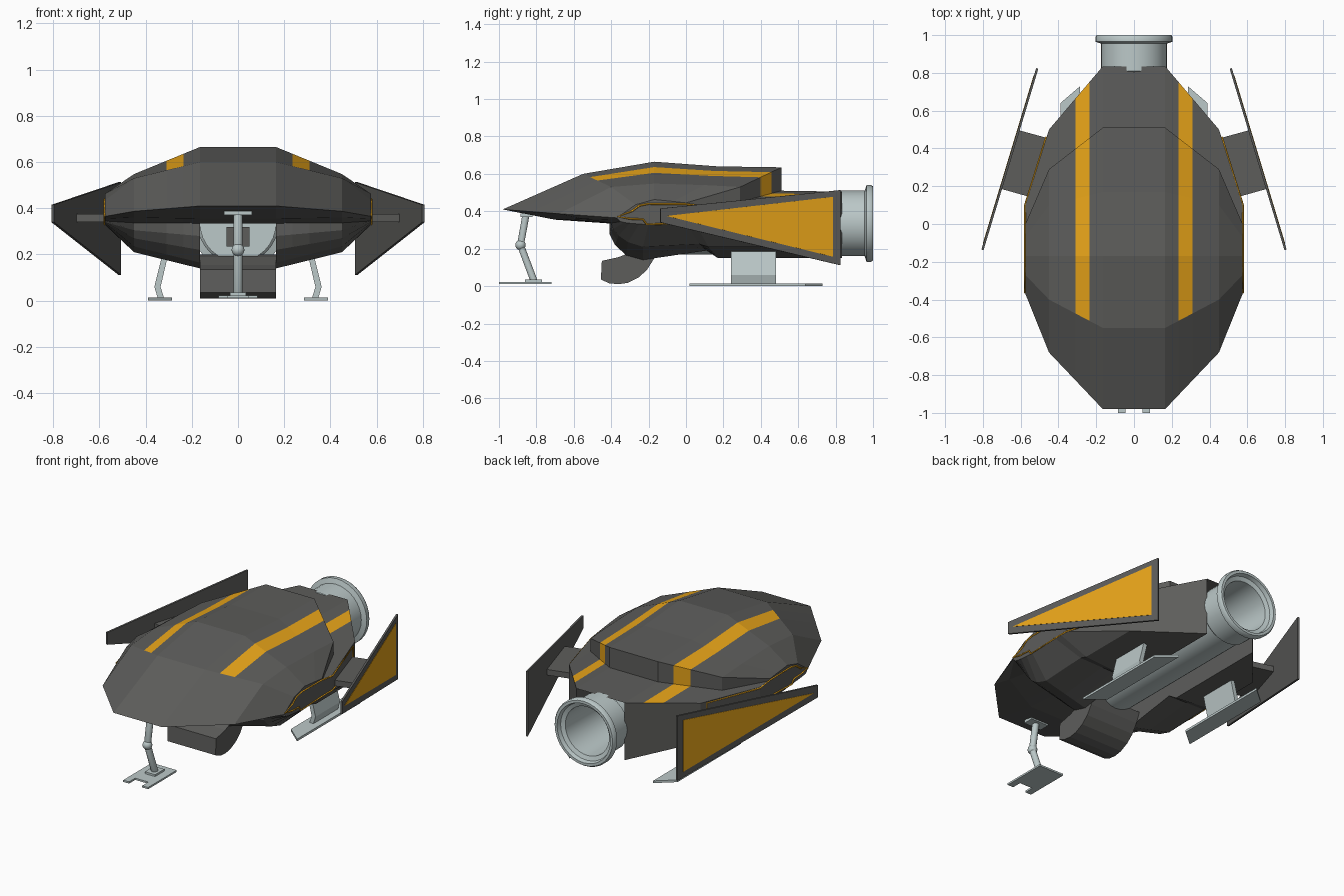
import bpy, bmesh, math
from mathutils import Vector

if "Cube" in bpy.data.objects:
    bpy.data.objects.remove(bpy.data.objects["Cube"])

def material(name, rgb):
    m = bpy.data.materials.new(name)
    m.diffuse_color = (*rgb, 1)
    m.use_nodes = True
    m.node_tree.nodes["Principled BSDF"].inputs["Base Color"].default_value = m.diffuse_color
    return m

DARK = material("dark_grey", (0.11, 0.11, 0.105))
GOLD = material("amber", (0.82, 0.38, 0.01))
PALE = material("pale_metal", (0.50, 0.58, 0.58))

def finish(name, bm, mats, smooth=False):
    bmesh.ops.remove_doubles(bm, verts=bm.verts, dist=1e-5)
    bmesh.ops.recalc_face_normals(bm, faces=bm.faces)
    me = bpy.data.meshes.new(name)
    bm.to_mesh(me)
    bm.free()
    ob = bpy.data.objects.new(name, me)
    bpy.context.collection.objects.link(ob)
    for m in mats:
        me.materials.append(m)
    if smooth:
        bpy.ops.object.select_all(action='DESELECT')
        ob.select_set(True)
        bpy.context.view_layer.objects.active = ob
        bpy.ops.object.shade_smooth_by_angle(angle=math.radians(35))
    return ob

def prism(name, pts, offset, mat):
    """Polygon swept along an offset vector."""
    bm = bmesh.new()
    a = [bm.verts.new(p) for p in pts]
    b = [bm.verts.new(Vector(p) + Vector(offset)) for p in pts]
    bm.faces.new(a)
    bm.faces.new(b[::-1])
    for i in range(len(a)):
        j = (i + 1) % len(a)
        bm.faces.new((a[i], b[i], b[j], a[j]))
    return finish(name, bm, [mat])

def box(name, lo, hi, mat):
    pts = [(lo[0], lo[1], lo[2]), (hi[0], lo[1], lo[2]), (hi[0], hi[1], lo[2]), (lo[0], hi[1], lo[2])]
    return prism(name, pts, (0, 0, hi[2] - lo[2]), mat)

def lathe_y(name, profile, zc, mat, n=32):
    """Closed (radius, y) profile turned around the y direction."""
    bm = bmesh.new()
    rings = [[bm.verts.new((r * math.cos(2 * math.pi * k / n), y, zc + r * math.sin(2 * math.pi * k / n)))
              for k in range(n)] for r, y in profile]
    for p, q in zip(rings, rings[1:]):
        for k in range(n):
            bm.faces.new((p[k], p[(k + 1) % n], q[(k + 1) % n], q[k]))
    bm.faces.new(rings[0])
    bm.faces.new(rings[-1])
    return finish(name, bm, [mat], True)

def rod(name, pts, r, mat, cyclic=False, res=3):
    """Round bar along a path."""
    cu = bpy.data.curves.new(name, 'CURVE')
    cu.dimensions = '3D'
    cu.bevel_depth = r
    cu.bevel_resolution = res
    cu.use_fill_caps = True
    s = cu.splines.new('POLY')
    s.points.add(len(pts) - 1)
    for sp, p in zip(s.points, pts):
        sp.co = (*p, 1)
    s.use_cyclic_u = cyclic
    cu.materials.append(mat)
    ob = bpy.data.objects.new(name, cu)
    bpy.context.collection.objects.link(ob)
    return ob

# Hull: (y, z) sections at three x positions: roof, rear step, deck, belly, rounded front, nose
inner = [(-.98, .41), (-.55, .60), (-.17, .665), (.17, .64), (.51, .635), (.51, .51), (.835, .505),
         (.835, .15), (.17, .15), (.11, .19), (-.23, .14), (-.32, .165), (-.38, .22), (-.41, .28),
         (-.41, .335), (-.7, .355)]
middle = [(-.68, .387), (-.40, .53), (-.17, .548), (.10, .54), (.29, .53), (.29, .45), (.50, .45),
          (.50, .21), (.12, .21), (.07, .225), (-.23, .21), (-.31, .235), (-.36, .27), (-.39, .305),
          (-.40, .337), (-.55, .36)]
outer = [(-.37, .365), (-.27, .435), (-.17, .463), (-.07, .453), (0, .445), (0, .432), (.10, .43),
         (.10, .335), (.05, .335), (0, .335), (-.2, .328), (-.25, .332), (-.30, .336), (-.33, .34),
         (-.35, .345), (-.36, .355)]

def blend(x):
    t = (x - .165) / (.45 - .165)
    return [(a[0] + (b[0] - a[0]) * t, a[1] + (b[1] - a[1]) * t) for a, b in zip(inner, middle)]

cols = [(.165, inner), (.235, blend(.235)), (.31, blend(.31)), (.45, middle), (.575, outer)]
bm = bmesh.new()
n = len(inner)
ends = []
for s in (1, -1):
    rows = [[bm.verts.new((s * x, y, z)) for y, z in col] for x, col in cols]
    for c in range(len(rows) - 1):
        for i in range(n):
            j = (i + 1) % n
            f = bm.faces.new((rows[c][i], rows[c][j], rows[c + 1][j], rows[c + 1][i]))
            f.material_index = 1 if c == 1 and 1 <= i <= 5 else 0   # amber stripes
    bm.faces.new(rows[-1])
    bm.faces.new(rows[0][6:15])      # channel wall
    ends.append(rows[0])
a, b = ends
for i in (0, 1, 2, 3, 4, 5, 14, 15):
    j = (i + 1) % n
    bm.faces.new((a[i], a[j], b[j], b[i]))
bm.faces.new((a[6], a[14], b[14], b[6]))
finish("hull", bm, [DARK, GOLD])

# Engine tube with flared nozzle
lathe_y("engine_tube", [(.165, -.24), (.165, .8), (.175, .81), (.175, .955), (.205, .965), (.205, .99), (.198, 1.0),
                        (.182, 1.0), (.175, .975), (.15, .965), (.14, .62)], .335, PALE)
box("intake_block", (-.05, -.27, .235), (.05, -.23, .32), DARK)

# Chin scoop under the hull
chin = [(-.455, .035), (-.45, .135), (-.36, .155), (-.27, .19), (-.15, .2), (-.175, .14), (-.21, .085),
        (-.255, .045), (-.31, .018), (-.36, .01), (-.41, .015)]
prism("chin_scoop", [(-.165, y, z) for y, z in chin], (.33, 0, 0), DARK)

# Front leg with forked foot
rod("front_leg", [(0, -.855, .385), (0, -.885, .22), (0, -.81, .02)], .02, PALE)
box("front_leg_mount", (-.06, -.885, .37), (.06, -.82, .388), PALE)
bpy.ops.mesh.primitive_uv_sphere_add(segments=16, ring_count=8, radius=.028, location=(0, -.885, .22))
knee = bpy.context.object
knee.name = "front_leg_knee"
knee.data.materials.append(PALE)
bpy.ops.object.shade_smooth_by_angle()
foot = [(.085, -.72), (.085, -1), (.045, -1), (.045, -.94)]
foot += [(-x, y) for x, y in foot[::-1]]
prism("front_foot", [(x, y, .012) for x, y in foot], (0, 0, .011), PALE)
box("front_ankle", (-.035, -.86, .02), (.035, -.77, .035), PALE)

for s, side in ((1, "right"), (-1, "left")):
    # Wing: blunt triangle, leaning inward to the rear
    d = Vector((s * -.29, .96, 0)).normalized()
    out = Vector((s * d.y, abs(d.x), 0))
    base = Vector((s * .808, -.135, 0))

    def on_wing(y, z, lift=0):
        p = base + d * ((y + .135) / d.y) + out * lift
        return (p.x, p.y, z)
    prism("wing_" + side, [on_wing(y, z) for y, z in ((-.135, .34), (-.135, .415), (.825, .513), (.825, .112))],
          out * -.012, DARK)
    prism("wing_panel_" + side, [on_wing(y, z, .002) for y, z in ((-.105, .375), (.785, .477), (.785, .157))],
          out * -.004, GOLD)
    # Wing mount
    prism("wing_mount_" + side, [(s * x, y, .34) for x, y in ((.44, .45), (.605, .495), (.70, .185), (.54, .14))],
          (0, 0, .035), DARK)
    # Amber trim around the mount
    trim = [(.577, -.365, .372), (.577, -.29, .40), (.577, -.25, .43), (.577, -.2, .44), (.577, 0, .438),
            (.577, .10, .425), (.465, .46, .44), (.465, .46, .33), (.577, .10, .337), (.577, 0, .337),
            (.577, -.21, .33), (.577, -.23, .357), (.577, -.30, .36)]
    rod("side_trim_" + side, [(s * x, y, z) for x, y, z in trim], .005, GOLD, True, 0)
    # Landing skid and strut
    prism("skid_" + side, [(s * x, y, 0) for x, y in ((.39, .02), (.39, .64), (.285, .73), (.285, .11))],
          (0, 0, .014), PALE)
    strut = [(.32, .01), (.335, .06), (.30, .21), (.325, .21), (.362, .06), (.347, .01)]
    prism("skid_strut_" + side, [(s * x, .24, z) for x, z in strut], (0, .24, 0), PALE)
